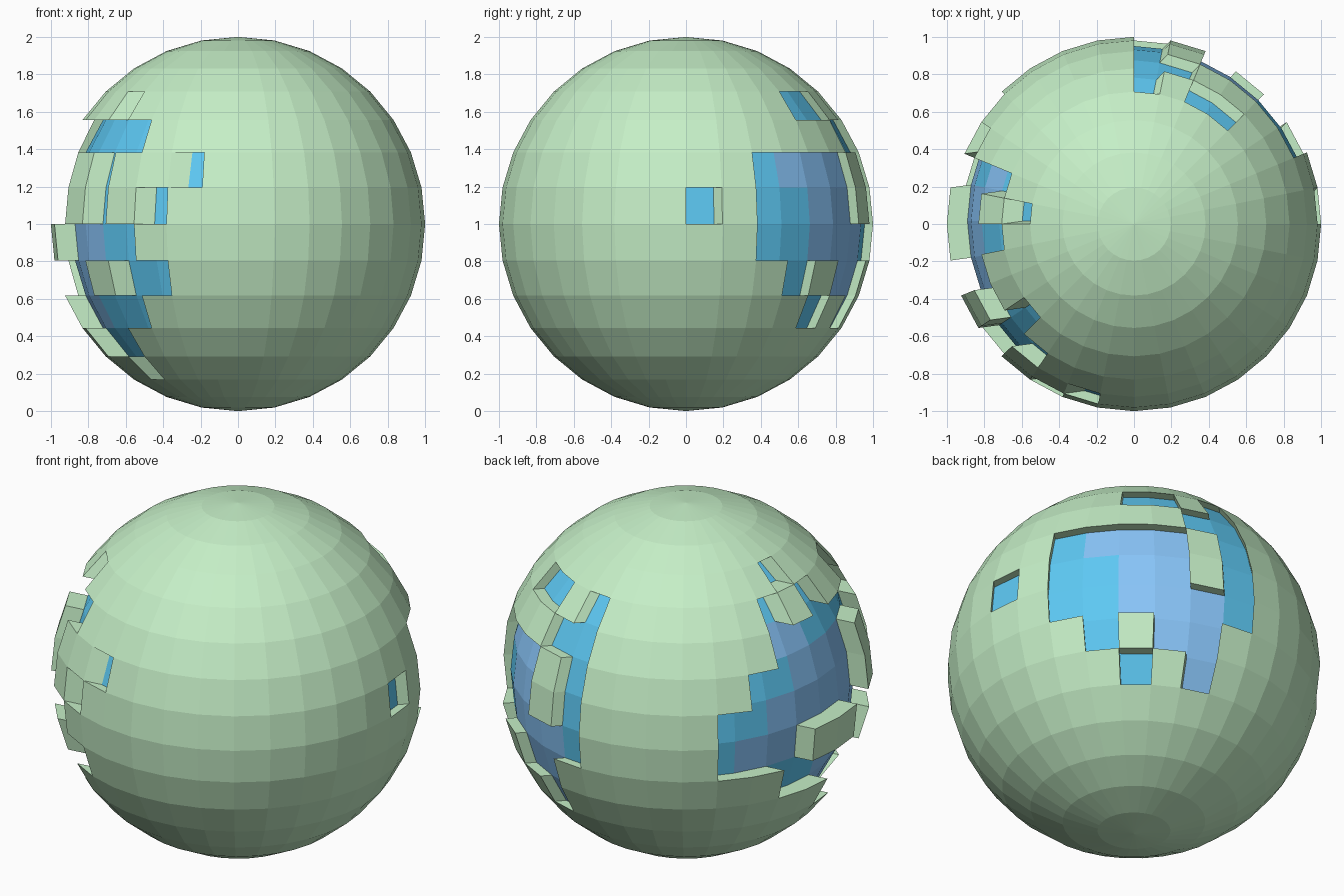
import bpy, bmesh, math
from mathutils import Vector

if "Cube" in bpy.data.objects:
    bpy.data.objects.remove(bpy.data.objects["Cube"])

STEP = math.radians(11.25)


def material(name, rgb):
    m = bpy.data.materials.new(name)
    m.diffuse_color = (*rgb, 1)
    m.use_nodes = True
    m.node_tree.nodes["Principled BSDF"].inputs["Base Color"].default_value = m.diffuse_color
    return m


def cells(rows):
    """Expand {latitude row: 'a-b c'} into a set of (row, column) cells."""
    out = set()
    for row, text in rows.items():
        for part in text.split():
            ends = part.split("-")
            out |= {(row, c) for c in range(int(ends[0]), int(ends[-1]) + 1)}
    return out


# Sunken water cells of the two seas (row 0 is just above the equator)
east = cells({3: "4-5 7", 2: "6-7", 1: "2-5 7", 0: "0 2-5 7",
              -1: "2-7", -2: "3 5-6", -3: "4 6"})
west = cells({4: "15", 3: "14 16 19", 2: "14-20", 1: "13-17 19 22",
              0: "12-17 19 21", -1: "12-14 17-20", -2: "14-18 20-21",
              -3: "16-20", -4: "17-19", -5: "19"})
# Deeper coloured water
deep = cells({2: "14-15", 1: "3-5 15-17", 0: "4-5 14-17",
              -1: "4-6 13-14 17-18", -2: "5-6 16-18", -3: "6 16-17"})

# Globe of land
bm = bmesh.new()
bmesh.ops.create_uvsphere(bm, u_segments=32, v_segments=16, radius=1)


def cell_of(face):
    c = face.calc_center_median()
    az = math.atan2(c.y, c.x) % math.tau
    lat = math.atan2(c.z, math.hypot(c.x, c.y))
    return math.floor(lat / STEP), int(az / STEP)


# Push each sea inwards in one direction, leaving land walls around it
for sea, shift in ((east, (-0.043, -0.045, 0)), (west, (0.11, 0.015, 0))):
    chosen = [f for f in bm.faces if cell_of(f) in sea]
    tags = {}
    for f in chosen:
        f.material_index = 2 if cell_of(f) in deep else 1
    new = bmesh.ops.extrude_face_region(bm, geom=chosen)["geom"]
    tops = [g for g in new if isinstance(g, bmesh.types.BMFace)]
    leftover = [f for f in chosen if f.is_valid and f not in tops]
    if leftover:
        bmesh.ops.delete(bm, geom=leftover, context="FACES_ONLY")
    water = set(tops)
    for f in tops:
        for e in f.edges:
            for side in e.link_faces:
                if side not in water:
                    side.material_index = 0
    verts = [g for g in new if isinstance(g, bmesh.types.BMVert)]
    bmesh.ops.translate(bm, verts=verts, vec=Vector(shift))

bmesh.ops.translate(bm, verts=bm.verts, vec=(0, 0, 1))
bmesh.ops.recalc_face_normals(bm, faces=bm.faces)
mesh = bpy.data.meshes.new("globe")
bm.to_mesh(mesh)
bm.free()
for m in (material("land", (0.56, 0.86, 0.57)),
          material("shallow_water", (0.11, 0.58, 0.9)),
          material("deep_water", (0.25, 0.56, 0.95))):
    mesh.materials.append(m)
globe = bpy.data.objects.new("globe", mesh)
bpy.context.collection.objects.link(globe)
